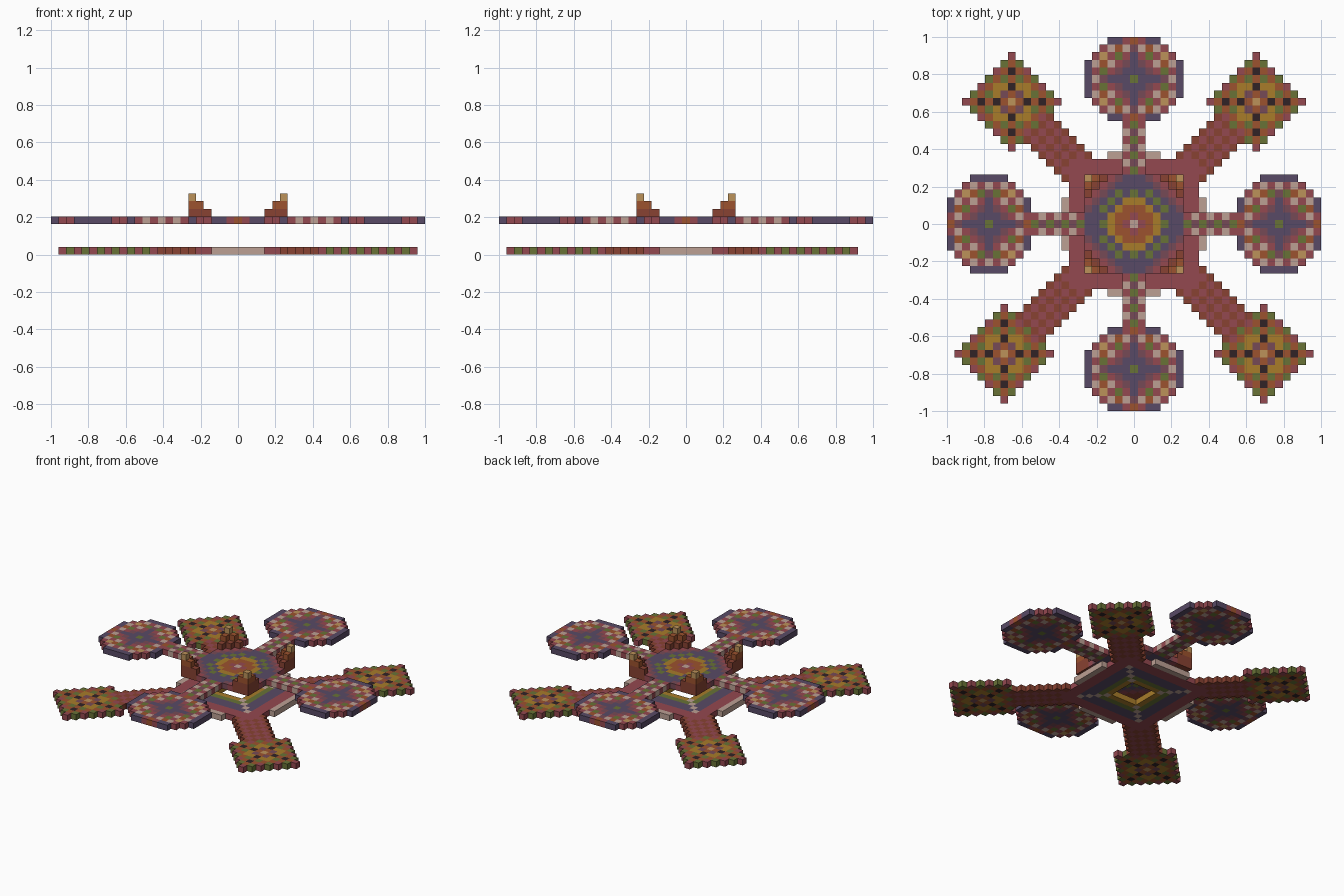
import bpy
import bmesh

cube = bpy.data.objects.get("Cube")
if cube:
    bpy.data.objects.remove(cube)

V = 2 / 49  # block size


def linear(c):
    c /= 255
    return c / 12.92 if c <= 0.04045 else ((c + 0.055) / 1.055) ** 2.4


PALETTE = {
    "navy": (88, 74, 102), "rose": (148, 72, 80), "beige": (188, 160, 148),
    "green": (104, 114, 54), "gold": (168, 124, 42), "orange": (156, 82, 46),
    "brown": (136, 66, 50), "mauve": (118, 74, 86), "black": (48, 34, 38),
    "tan": (188, 146, 90),
}
NAMES = list(PALETTE)
MATERIALS = []
for name, rgb in PALETTE.items():
    m = bpy.data.materials.new(name)
    m.use_nodes = True
    col = (*[linear(c) for c in rgb], 1)
    m.diffuse_color = col
    bsdf = m.node_tree.nodes["Principled BSDF"]
    bsdf.inputs["Base Color"].default_value = col
    bsdf.inputs["Roughness"].default_value = 0.9
    MATERIALS.append(m)

AXES = [(s if i == 0 else 0, s if i == 1 else 0, s if i == 2 else 0)
        for i in range(3) for s in (-1, 1)]
taken = set()


def build(name, blocks):
    """Make one mesh from {(x, y, z): colour}, keeping outer faces only."""
    blocks = {k: c for k, c in blocks.items() if c and k not in taken}
    taken.update(blocks)
    bm = bmesh.new()
    for cell, colour in blocks.items():
        for n in AXES:
            if tuple(a + b for a, b in zip(cell, n)) in blocks:
                continue
            axis = next(i for i in range(3) if n[i])
            u, v = (axis + 1) % 3, (axis + 2) % 3
            ring = []
            for p, q in ((-1, -1), (1, -1), (1, 1), (-1, 1)):
                co = [cell[i] + n[i] / 2 for i in range(3)]
                co[u] += p / 2
                co[v] += q / 2
                ring.append(bm.verts.new((co[0] * V, co[1] * V, (co[2] + 0.5) * V)))
            if n[axis] < 0:
                ring.reverse()
            bm.faces.new(ring).material_index = NAMES.index(colour)
    bmesh.ops.remove_doubles(bm, verts=bm.verts, dist=V / 100)
    mesh = bpy.data.meshes.new(name)
    bm.to_mesh(mesh)
    bm.free()
    for m in MATERIALS:
        mesh.materials.append(m)
    bpy.context.collection.objects.link(bpy.data.objects.new(name, mesh))


def patch(rx, ry, rule, z, at=(0, 0)):
    return {(x + at[0], y + at[1], z): rule(x, y)
            for x in range(-rx, rx + 1) for y in range(-ry, ry + 1)}


# Colour rules: each returns a colour, or None for an empty cell
def base_rule(x, y):
    a, b = abs(x), abs(y)
    r = max(a, b)
    if r == 9:
        return "beige" if min(a, b) <= 3 else None
    if r <= 2:
        return None
    if a == b and r <= 6:
        return "beige"
    return {3: "gold", 4: "green", 5: "navy", 6: "navy"}.get(r, "rose")


def hub_rule(x, y):
    a, b = abs(x), abs(y)
    d = a + b
    if max(a, b) > 6 or d > 9:
        return None
    if d >= 8:
        return "rose" if d == 9 else "mauve"
    r = max(a, b, round(d * 0.72))
    if r == 1:
        return "rose" if d == 1 else "orange"
    if r == 4:
        return "green" if d % 2 == 0 else "navy"
    return ["beige", "rose", "orange", "gold"][r] if r < 4 else "navy"


def disc_rule(a, b):
    a, b = abs(a), abs(b)
    d = a + b
    if d > 8:
        return None
    if b == 5 and a <= 1:
        return "rose" if a else "orange"
    if a == 6 or b == 5:
        return "navy"
    if d == 0:
        return "green"
    if d <= 3:
        return "mauve" if d == 3 and a and b else "navy"
    if d == 4:
        return "rose" if a and b else "mauve"
    if d == 5:
        return "beige" if a % 2 else "green"
    if d == 7:
        return "beige" if a % 2 else "tan"
    return "orange" if d == 6 and a % 2 == 0 else "rose"


def diamond_rule(a, b):
    a, b = abs(a), abs(b)
    d = a + b
    if d > 6:
        return None
    if d == 6:
        return "green" if a % 2 else "rose"
    if d == 4:
        return "green" if a % 2 else "gold" if a == b else "black"
    if d == 2:
        return "mauve" if a % 2 else "black"
    if d == 3:
        return "gold" if a and b else "orange"
    return "orange" if d else "tan"


# Lower plate with its square opening
build("base_plate", patch(9, 9, base_rule, 0))

# Diamond pads on diagonal arms; the front pair sits one block further out
for side, sx in (("left", 1), ("right", -1)):
    for end, sy, c in (("front", -1, 17), ("back", 1, 16)):
        build(f"{end}_{side}_diamond", patch(6, 6, diamond_rule, 0, (sx * c, sy * c)))
        arm = {}
        for x in range(5, c + 1):
            for y in range(5, c + 1):
                k = abs(x - y)
                if k <= 3 and x + y <= 2 * c - 6:
                    arm[sx * x, sy * y, 0] = "brown" if k % 2 else "rose"
        build(f"{end}_{side}_diagonal_arm", arm)

# Raised hub
build("hub_plate", patch(6, 6, hub_rule, 4))

# Round pads on straight arms
for name, dx, dy in (("front", 0, -1), ("back", 0, 1), ("left", 1, 0), ("right", -1, 0)):
    rule = disc_rule if dy else (lambda x, y: disc_rule(y, x))
    build(f"{name}_disc", patch(6, 6, lambda x, y: rule(x, y)
                                if abs(x * dx + y * dy) <= 5 else None,
                                4, (dx * 19, dy * 19)))
    arm = {}
    for t in range(6, 15):
        for s in (-1, 0, 1):
            pair = ("beige", "rose") if s else ("mauve", "green")
            arm[dx * t + dy * s, dy * t + dx * s, 4] = pair[t % 2]
    build(f"{name}_arm", arm)

# Stepped corner towers, standing level with the hub
for side, sx in (("left", 1), ("right", -1)):
    for end, sy in (("front", -1), ("back", 1)):
        build(f"{end}_{side}_tower", {
            (sx * x, sy * y, 4 + k): ("brown", "brown", "orange", "tan")[k]
            for k in range(4) for x in range(4, 7) for y in range(4, 7)
            if x + y >= 9 + max(k, 1)})
